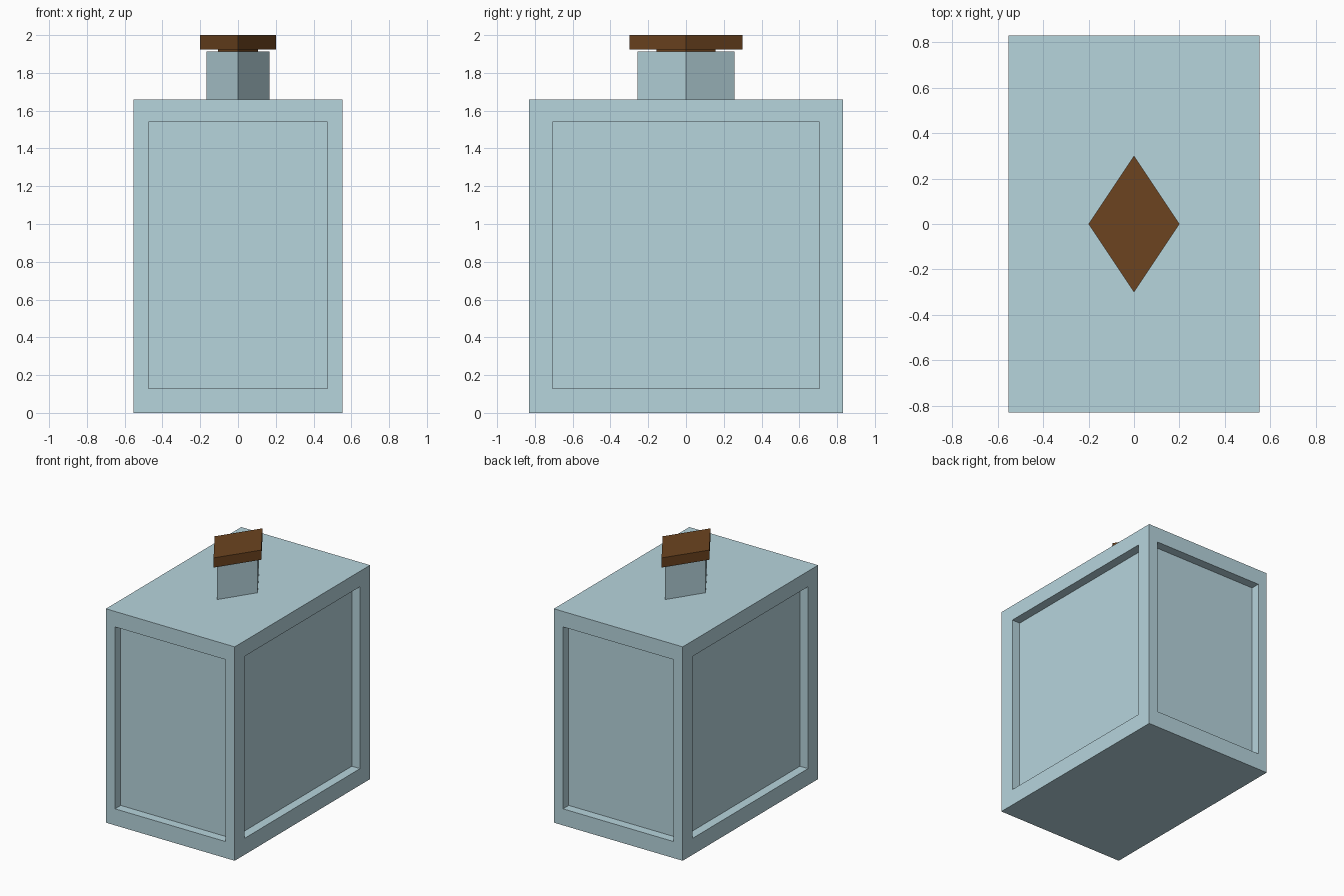
import bpy, bmesh
from mathutils import Vector

if "Cube" in bpy.data.objects:
    bpy.data.objects.remove(bpy.data.objects["Cube"])

HX, HY, H = 0.553, 0.83, 1.66      # bottle half sizes and height
PX, PY = 0.475, 0.707              # panel half widths
PZ0, PZ1, DEPTH = 0.128, 1.54, 0.07


def material(name, color):
    m = bpy.data.materials.new(name)
    m.diffuse_color = (*color, 1)
    m.use_nodes = True
    m.node_tree.nodes["Principled BSDF"].inputs["Base Color"].default_value = m.diffuse_color
    return m


def finish(name, bm, mat):
    bmesh.ops.recalc_face_normals(bm, faces=bm.faces[:])
    me = bpy.data.meshes.new(name)
    bm.to_mesh(me)
    bm.free()
    me.materials.append(mat)
    ob = bpy.data.objects.new(name, me)
    bpy.context.collection.objects.link(ob)
    return ob


def diamond_prism(name, rx, ry, z0, z1, mat):
    bm = bmesh.new()
    base = bm.faces.new([bm.verts.new(p) for p in
                         ((rx, 0, z0), (0, ry, z0), (-rx, 0, z0), (0, -ry, z0))])
    top = bmesh.ops.extrude_face_region(bm, geom=[base], use_keep_orig=True)["geom"]
    bmesh.ops.translate(bm, vec=(0, 0, z1 - z0),
                        verts=[g for g in top if isinstance(g, bmesh.types.BMVert)])
    return finish(name, bm, mat)


glass = material("pale_blue_glass", (0.47, 0.66, 0.72))
cork = material("brown_cork", (0.15, 0.057, 0.014))

# Bottle body: box with a recessed panel in each of the four sides
bm = bmesh.new()
bmesh.ops.create_cube(bm, size=1)
for v in bm.verts:
    v.co = Vector((v.co.x * 2 * HX, v.co.y * 2 * HY, (v.co.z + 0.5) * H))
bm.normal_update()
sides = [f for f in bm.faces if abs(f.normal.z) < 0.5]
for f in sides:
    n = f.normal.copy()
    bmesh.ops.inset_individual(bm, faces=[f], thickness=0.05)
    for v in f.verts:
        v.co.z = PZ0 if v.co.z < H / 2 else PZ1
        if abs(n.x) > 0.5:
            v.co.y = PY if v.co.y > 0 else -PY
        else:
            v.co.x = PX if v.co.x > 0 else -PX
    # second ring pushed straight inward
    bmesh.ops.inset_individual(bm, faces=[f], thickness=0)
    for v in f.verts:
        v.co -= n * DEPTH
finish("bottle_body", bm, glass)

# Four-sided neck and stopper
diamond_prism("bottle_neck", 0.168, 0.256, H, 1.912, glass)
diamond_prism("stopper_stem", 0.105, 0.157, 1.86, 1.925, cork)
diamond_prism("stopper_cap", 0.2, 0.3, 1.925, 2.0, cork)
